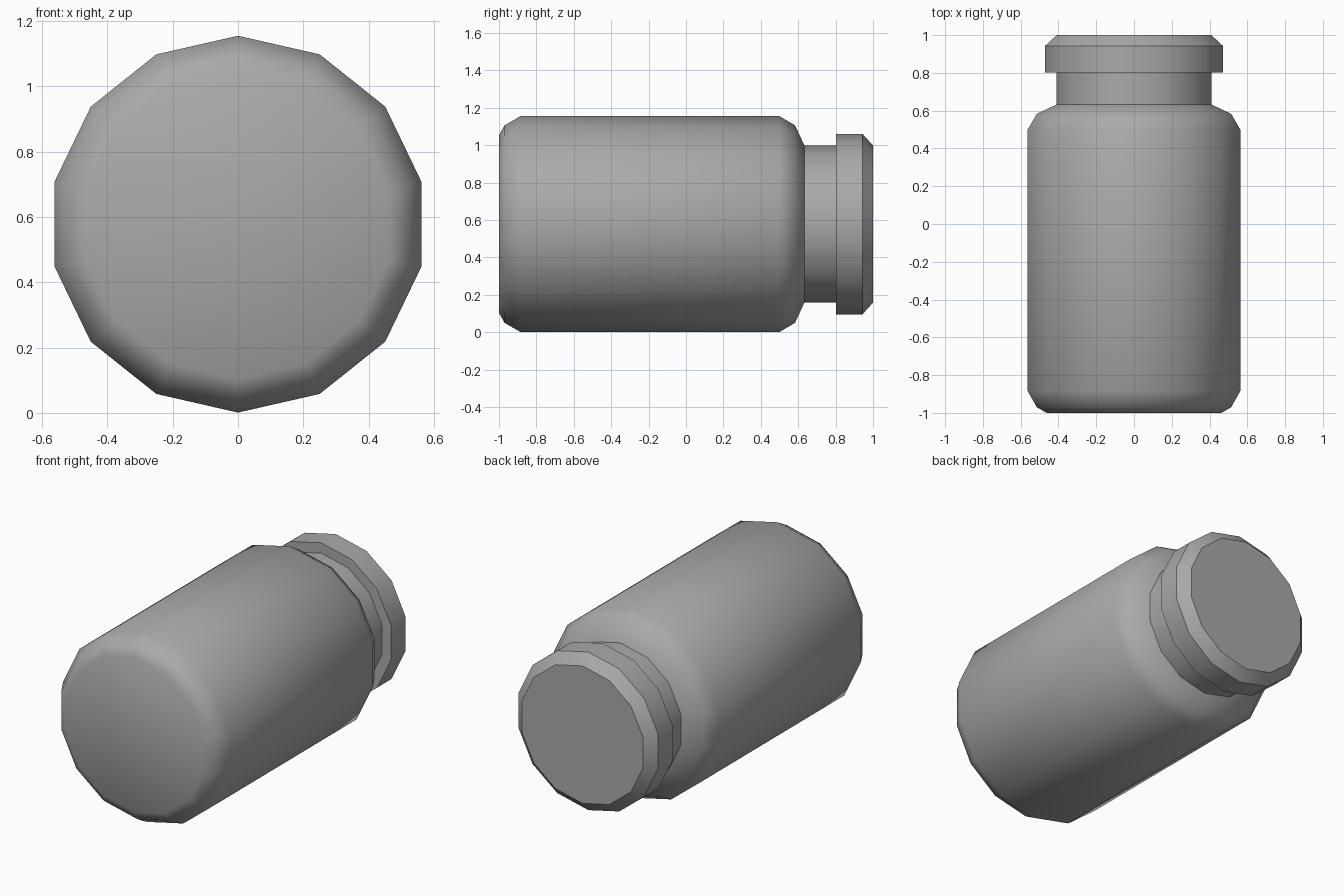
import bpy, bmesh, math

if "Cube" in bpy.data.objects:
    bpy.data.objects.remove(bpy.data.objects["Cube"])

SIDES = 14
AXIS_Z = 0.578

grey = bpy.data.materials.new("plain grey")
grey.diffuse_color = (0.4, 0.4, 0.4, 1)
grey.use_nodes = True
grey.node_tree.nodes["Principled BSDF"].inputs["Base Color"].default_value = grey.diffuse_color


def lathe(name, profile):
    """Closed solid of revolution about the lying axis; profile is (y, radius)."""
    bm = bmesh.new()
    rings = []
    for y, r in profile:
        rings.append([bm.verts.new((r * math.sin(2 * math.pi * i / SIDES), y,
                                    AXIS_Z + r * math.cos(2 * math.pi * i / SIDES)))
                      for i in range(SIDES)])
    for a, b in zip(rings, rings[1:]):
        for i in range(SIDES):
            j = (i + 1) % SIDES
            bm.faces.new((a[i], a[j], b[j], b[i]))
    bm.faces.new(rings[0])
    bm.faces.new(rings[-1])
    bmesh.ops.recalc_face_normals(bm, faces=bm.faces)
    mesh = bpy.data.meshes.new(name)
    bm.to_mesh(mesh)
    bm.free()
    mesh.materials.append(grey)
    obj = bpy.data.objects.new(name, mesh)
    bpy.context.collection.objects.link(obj)
    bpy.ops.object.select_all(action='DESELECT')
    obj.select_set(True)
    bpy.context.view_layer.objects.active = obj
    bpy.ops.object.shade_smooth_by_angle(angle=math.radians(40))
    return obj


# Bottle: rounded base, straight wall, sloped shoulder and neck
lathe("bottle_body", [(-1.0, 0.475), (-0.97, 0.528), (-0.885, 0.577),
                      (0.5, 0.577), (0.583, 0.528), (0.633, 0.42), (0.81, 0.42)])

# Cap: wider collar with a chamfered rim
lathe("bottle_cap", [(0.803, 0.483), (0.943, 0.483), (1.0, 0.42)])
